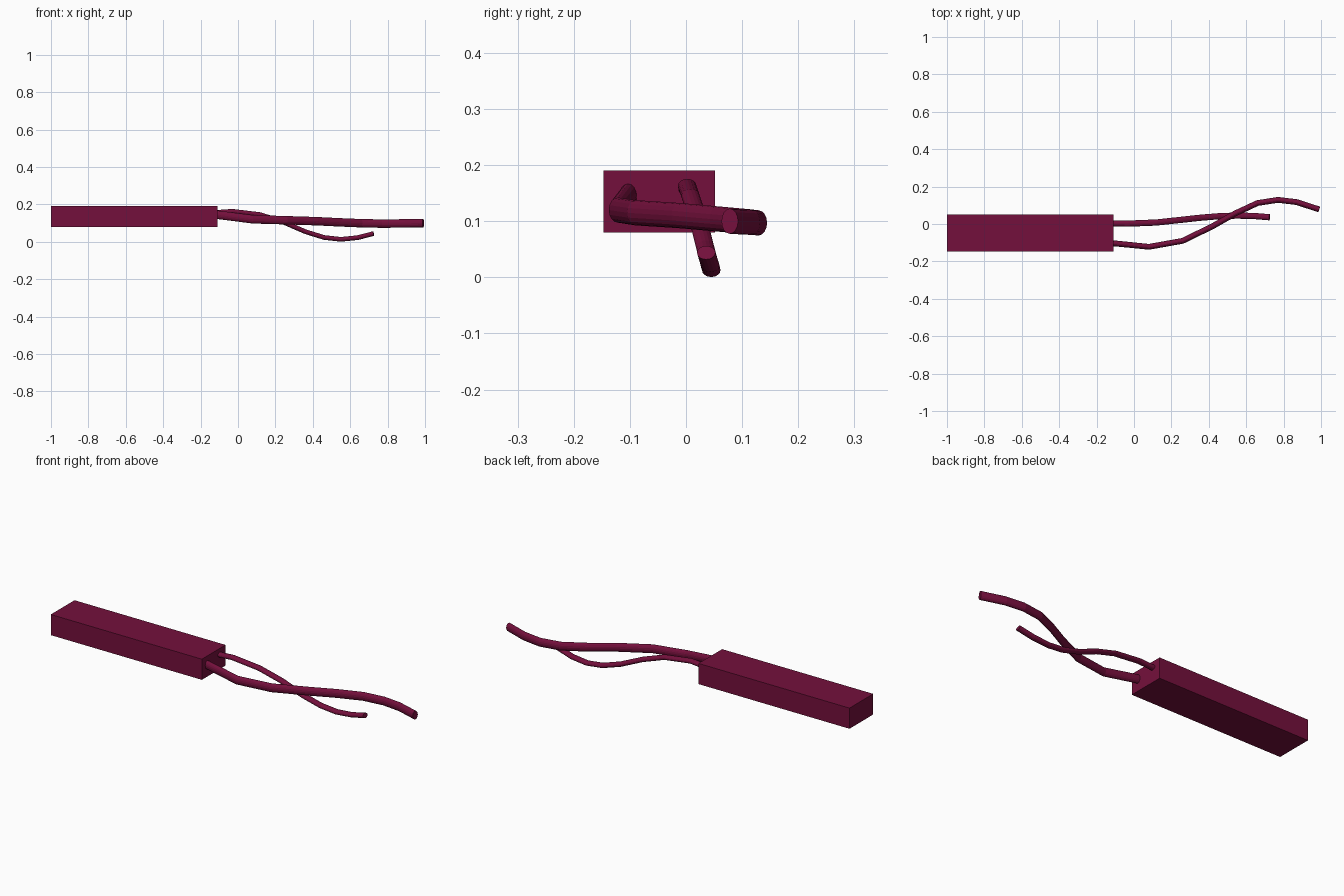
import bpy, bmesh, math
from mathutils import Vector

if "Cube" in bpy.data.objects:
    bpy.data.objects.remove(bpy.data.objects["Cube"], do_unlink=True)

COLOUR = (0.175, 0.005, 0.045, 1)
burgundy = bpy.data.materials.new("burgundy")
burgundy.use_nodes = True
burgundy.diffuse_color = COLOUR
burgundy.node_tree.nodes["Principled BSDF"].inputs["Base Color"].default_value = COLOUR


def add_object(name, bm):
    bmesh.ops.recalc_face_normals(bm, faces=bm.faces)
    mesh = bpy.data.meshes.new(name)
    bm.to_mesh(mesh)
    bm.free()
    mesh.materials.append(burgundy)
    obj = bpy.data.objects.new(name, mesh)
    bpy.context.scene.collection.objects.link(obj)
    return obj


def block(name, low, high):
    bm = bmesh.new()
    bmesh.ops.create_cube(bm, size=1)
    low, high = Vector(low), Vector(high)
    bmesh.ops.scale(bm, vec=high - low, verts=bm.verts)
    bmesh.ops.translate(bm, vec=(low + high) / 2, verts=bm.verts)
    return add_object(name, bm)


def wire(name, path, half_width, half_height, sides=16):
    """Sweep an oval section along the path and cap both ends."""
    bm = bmesh.new()
    points = [Vector(p) for p in path]
    rings = []
    for i, p in enumerate(points):
        ahead = points[min(i + 1, len(points) - 1)]
        behind = points[max(i - 1, 0)]
        tangent = (ahead - behind).normalized()
        side = Vector((0, 0, 1)).cross(tangent).normalized()
        up = tangent.cross(side)
        angles = [math.tau * k / sides for k in range(sides)]
        rings.append([bm.verts.new(p + side * half_width * math.cos(a)
                                   + up * half_height * math.sin(a)) for a in angles])
    for a, b in zip(rings, rings[1:]):
        for k in range(sides):
            n = (k + 1) % sides
            bm.faces.new((a[k], a[n], b[n], b[k]))
    bm.faces.new(rings[0])
    bm.faces.new(rings[-1])
    return add_object(name, bm)


# Rectangular body
block("body", (-1, -0.147, 0.08), (-0.11, 0.052, 0.19))

# Long lead, taller than wide
wire("long_lead", [(-0.13, -0.102, 0.146), (-0.1, -0.104, 0.143), (0.08, -0.122, 0.12),
                   (0.26, -0.09, 0.115), (0.42, -0.012, 0.11), (0.54, 0.056, 0.104),
                   (0.66, 0.112, 0.099), (0.77, 0.129, 0.097), (0.87, 0.117, 0.098),
                   (0.99, 0.078, 0.1)], 0.0155, 0.0225)

# Short lead, wider than tall
wire("short_lead", [(-0.13, 0.003, 0.156), (-0.1, 0.003, 0.158), (-0.03, 0.002, 0.163),
                    (0.12, 0.008, 0.145), (0.24, 0.021, 0.106), (0.36, 0.034, 0.054),
                    (0.46, 0.042, 0.023), (0.55, 0.045, 0.013), (0.64, 0.043, 0.022),
                    (0.725, 0.036, 0.044)], 0.0165, 0.0125)
